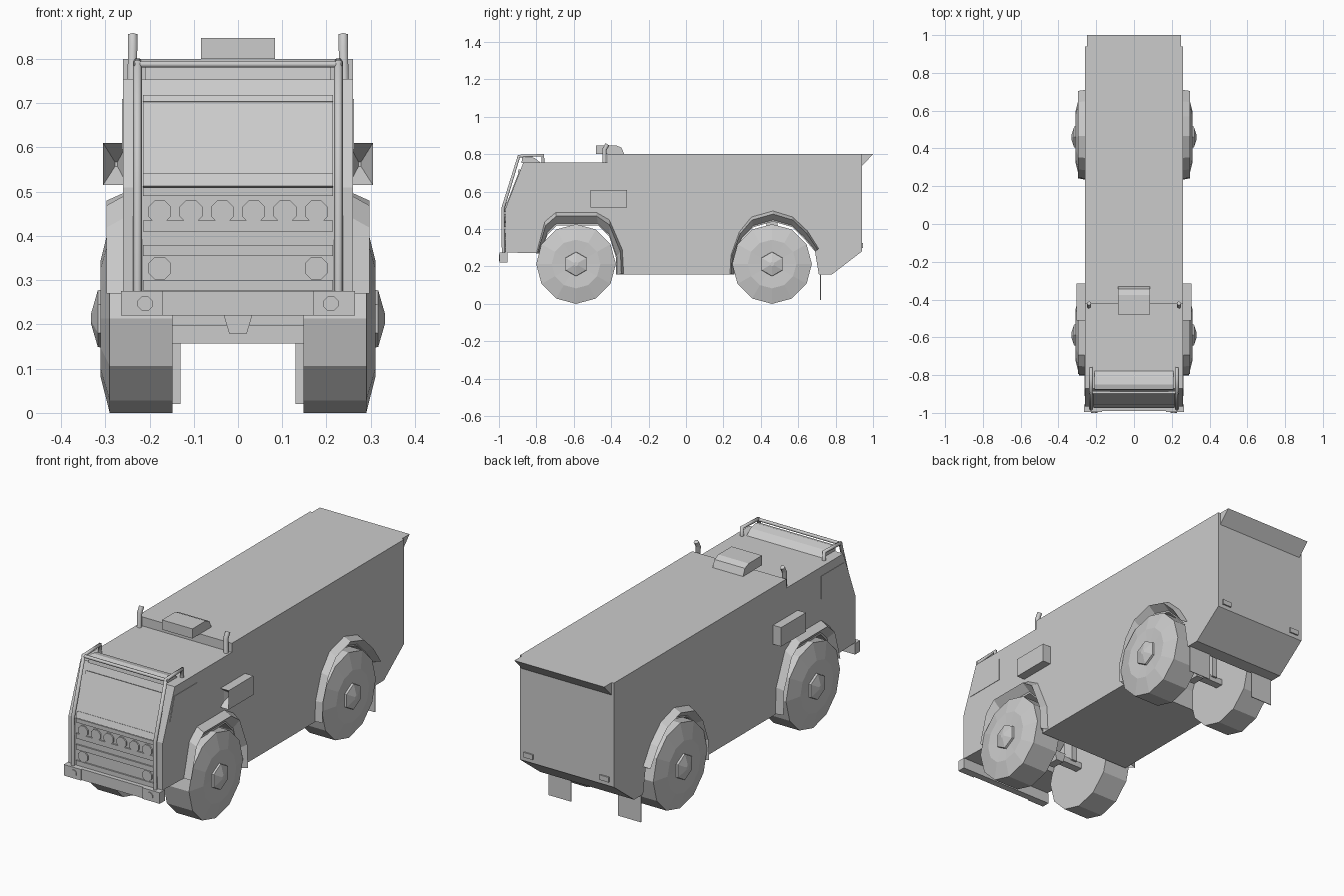
import bpy, bmesh
from math import pi, cos, sin
from mathutils import Vector

if "Cube" in bpy.data.objects:
    bpy.data.objects.remove(bpy.data.objects["Cube"])


def finish(name, bm):
    bmesh.ops.recalc_face_normals(bm, faces=bm.faces)
    me = bpy.data.meshes.new(name)
    bm.to_mesh(me)
    bm.free()
    ob = bpy.data.objects.new(name, me)
    bpy.context.collection.objects.link(ob)
    return ob


def loft(name, rings, caps=True, closed=True):
    """Skin a list of equally long rings of 3D points."""
    bm = bmesh.new()
    vs = [[bm.verts.new(p) for p in r] for r in rings]
    n = len(rings[0])
    for a, b in zip(vs, vs[1:]):
        for i in range(n if closed else n - 1):
            j = (i + 1) % n
            bm.faces.new((a[i], a[j], b[j], b[i]))
    if caps:
        bm.faces.new(vs[0])
        bm.faces.new(vs[-1])
    return finish(name, bm)


def prism(name, profile, x0, x1):
    """Extrude a (y, z) profile along x."""
    return loft(name, [[(x, y, z) for y, z in profile] for x in (x0, x1)])


def box(name, x0, x1, y0, y1, z0, z1):
    return prism(name, [(y0, z0), (y1, z0), (y1, z1), (y0, z1)], x0, x1)


def lathe_x(name, profile, n, cy, cz, s):
    """Turn (radius, x) points about an axle along x."""
    return loft(name, [[(s * x, cy + r * sin(2 * pi * i / n), cz + r * cos(2 * pi * i / n))
                        for i in range(n)] for r, x in profile])


def disc_y(name, x, z, r, y0, y1, n=8):
    """Short round lamp facing the front."""
    return loft(name, [[(x + r * cos(2 * pi * (i + .5) / n), y, z + r * sin(2 * pi * (i + .5) / n))
                        for i in range(n)] for y in (y0, y1)])


def tube(name, pts, r):
    cu = bpy.data.curves.new(name, 'CURVE')
    cu.dimensions = '3D'
    cu.bevel_depth = r
    cu.bevel_resolution = 1
    cu.use_fill_caps = True
    sp = cu.splines.new('POLY')
    sp.points.add(len(pts) - 1)
    for p, q in zip(sp.points, pts):
        p.co = (*q, 1)
    ob = bpy.data.objects.new(name, cu)
    bpy.context.collection.objects.link(ob)
    return ob


# Wheel arch outlines: outer edge on the body side, inner edge of the opening
front_out = [(-.80, .27), (-.755, .44), (-.695, .49), (-.48, .49), (-.41, .45), (-.34, .29), (-.333, .16)]
front_in = [(-.78, .27), (-.74, .37), (-.69, .42), (-.47, .42), (-.41, .36), (-.375, .25), (-.375, .157)]
rear_out = [(.235, .16), (.24, .26), (.285, .385), (.35, .465), (.465, .497), (.57, .465), (.65, .39), (.71, .295)]
rear_in = [(.26, .157), (.26, .26), (.30, .35), (.36, .41), (.465, .44), (.57, .41), (.63, .35), (.69, .28)]

# Body: cab and load box in one side profile with both wheel arches
body = ([(-.965, .275)] + front_in + rear_in +
        [(.71, .157), (.78, .157), (.94, .28), (.94, .8), (-.42, .8), (-.42, .755),
         (-.87, .755), (-.965, .51)])
prism("body", body, -.26, .26)
prism("rear_lip", [(.938, .735), (1, .8), (.938, .8)], -.248, .248)

# Windscreen and trim strips along the sloping cab front
a, b = Vector((-.965, .51)), Vector((-.87, .755))
out = Vector((-.245, .095)).normalized()


def slope_panel(name, t0, t1, d, w):
    p, q = a.lerp(b, t0), a.lerp(b, t1)
    prism(name, [p, q, q + out * d, p + out * d], -w, w)


slope_panel("windscreen", .12, .78, .004, .215)
slope_panel("lower_trim", 0, .12, .009, .215)
slope_panel("upper_trim", .78, .84, .009, .215)

# Grille slats and front lamps
for z0, z1 in ((.49, .51), (.41, .435), (.355, .38), (.277, .30)):
    box("grille_slat", -.215, .215, -.972, -.96, z0, z1)
for i in range(6):
    disc_y("headlight", -.177 + i * .0708, .455, .028, -.972, -.96)
for x in (-.177, .177):
    disc_y("fog_light", x, .327, .028, -.972, -.96)

# Bumper
box("bumper", -.235, .235, -.99, -.955, .22, .275)

# Roof visor hump and top cross bar
prism("roof_light_bar", [(-.88, .753), (-.875, .783), (-.85, .79), (-.81, .78), (-.775, .753)], -.21, .21)
tube("guard_cross_bar", [(-.235, -.893, .788), (.235, -.893, .788)], .008)

# Roof vent box
prism("roof_vent", [(-.48, .8), (-.48, .848), (-.375, .848), (-.345, .835), (-.33, .8)], -.084, .084)

for s in (-1, 1):
    # Fenders: chamfered outside, sloping lip inside
    for nm, o, i in (("front_fender", front_out, front_in), ("rear_fender", rear_out, rear_in)):
        mid = [Vector(p).lerp(Vector(q), .3) for p, q in zip(o, i)]
        loft(nm, [[(s * .259, *p) for p in o], [(s * .297, *p) for p in mid],
                  [(s * .25, *p) for p in i]], caps=False, closed=False)
    # Wheels with hexagonal hubs
    for nm, y in (("front", -.588), ("rear", .46)):
        lathe_x(nm + "_wheel", [(.13, .148), (.213, .148), (.213, .29), (.13, .311), (.06, .307)],
                12, y, .213, s)
        lathe_x(nm + "_hub", [(.066, .305), (.064, .317), (.012, .332)], 6, y, .213, s)
    # Guard bars in front of the cab
    tube("guard_bar", [(s * .227, -.976, .265), (s * .227, -.979, .51), (s * .227, -.893, .79),
                       (s * .227, -.765, .795), (s * .227, -.765, .75)], .01)
    # Bumper ends with lamps
    box("bumper_end", s * .17, s * .265, -.996, -.955, .22, .275)
    disc_y("bumper_lamp", s * .21, .247, .018, -1.0, -.99)
    # Side windows
    prism("side_window", [(-.91, .595), (-.875, .71), (-.695, .71), (-.695, .595)], s * .255, s * .262)
    # Exhaust pipes with bent tips
    tube("exhaust_pipe", [(s * .244, -.436, .56), (s * .238, -.436, .825), (s * .238, -.42, .853)], .012)
    # Side intake boxes with a hollow mouth facing forward
    mouth = [(s * .25, .515), (s * .305, .515), (s * .305, .61), (s * .25, .61)]
    throat = [(s * .275 + (x - s * .275) * .1, .562 + (z - .562) * .1) for x, z in mouth]
    loft("side_intake", [[(x, -.45, z) for x, z in throat], [(x, -.51, z) for x, z in mouth],
                         [(x, -.315, z) for x, z in mouth]])
    # Tail lamps and mud flaps
    box("tail_lamp", s * .185, s * .235, .93, .947, .30, .325)
    box("mud_flap", s * .13, s * .255, .717, .721, .02, .18)

# Axles with differentials and hangers
for nm, y in (("front", -.588), ("rear", .46)):
    box(nm + "_axle", -.16, .16, y - .02, y + .02, .198, .228)
    loft(nm + "_differential", [[(x, yy, z) for x, z in ((-.02, .18), (.02, .18), (.035, .23), (-.035, .23))]
                                for yy in (y - .035, y + .035)])
    for s in (-1, 1):
        box(nm + "_axle_hanger", s * .08, s * .11, y - .03, y + .03, .22, .45)
